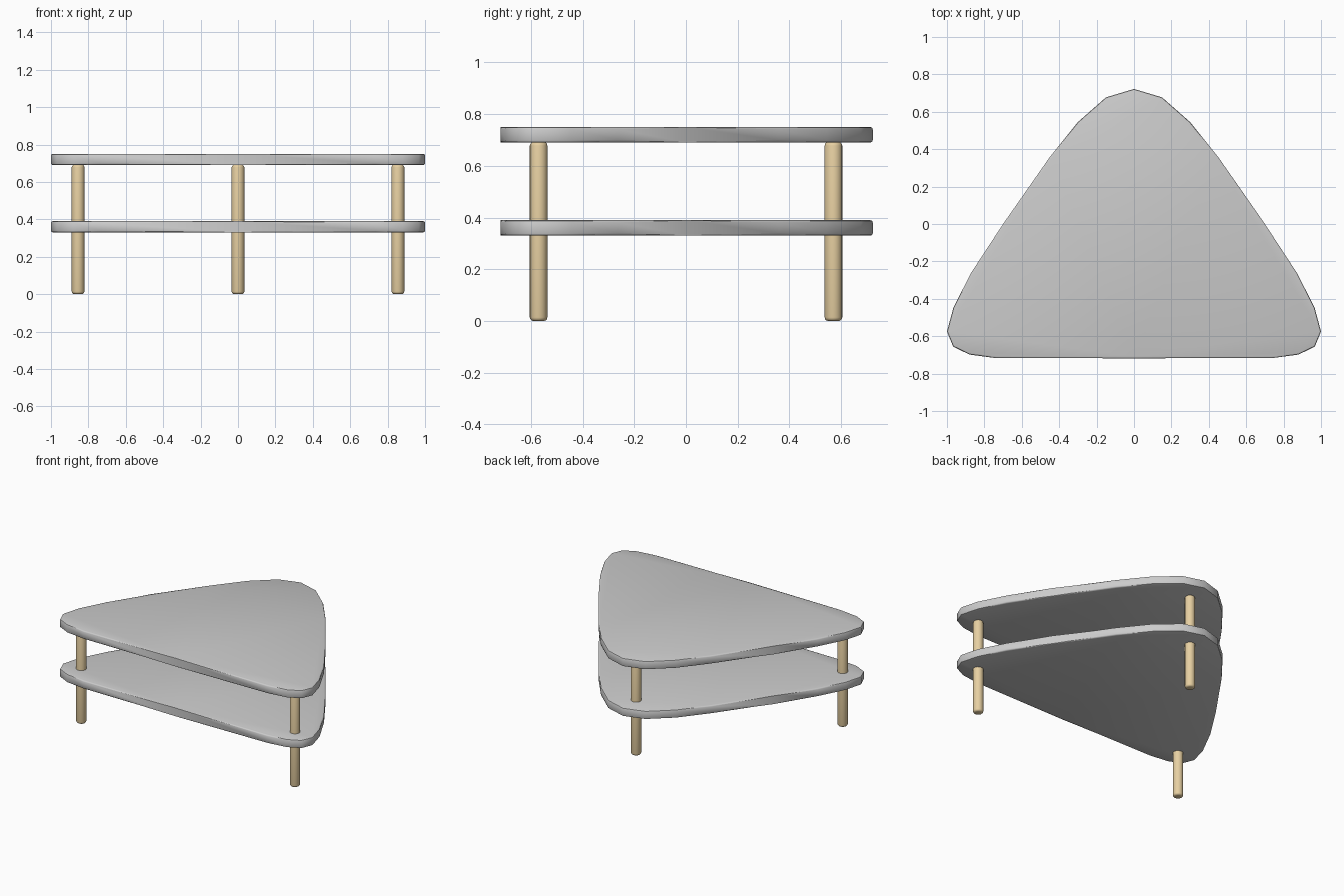
import bpy, bmesh, math

if "Cube" in bpy.data.objects:
    bpy.data.objects.remove(bpy.data.objects["Cube"])

wood = bpy.data.materials.new("wood")
wood.diffuse_color = (0.8, 0.63, 0.36, 1)
wood.use_nodes = True
wood.node_tree.nodes["Principled BSDF"].inputs["Base Color"].default_value = wood.diffuse_color

# Right half of the rounded triangle outline, apex to front edge
HALF = [(0.15, 0.677), (0.30, 0.545), (0.45, 0.358), (0.70, 0.0), (0.87, -0.26),
        (0.965, -0.445), (1.0, -0.575), (0.967, -0.655), (0.88, -0.698), (0.737, -0.717)]
OUTLINE = [(0, 0.722)] + HALF + [(0, -0.718)] + [(-x, y) for x, y in reversed(HALF)]


def finish(name, bm, edges, bevel, segments, angle, material=None):
    bmesh.ops.bevel(bm, geom=edges, offset=bevel, segments=segments,
                    profile=0.5, affect='EDGES')
    bmesh.ops.recalc_face_normals(bm, faces=bm.faces[:])
    mesh = bpy.data.meshes.new(name)
    bm.to_mesh(mesh)
    bm.free()
    obj = bpy.data.objects.new(name, mesh)
    bpy.context.collection.objects.link(obj)
    if material:
        mesh.materials.append(material)
    bpy.ops.object.select_all(action='DESELECT')
    obj.select_set(True)
    bpy.context.view_layer.objects.active = obj
    bpy.ops.object.shade_smooth_by_angle(angle=math.radians(angle))
    return obj


def rim_edges(bm):
    # Edges that run around the flat top and bottom
    return [e for e in bm.edges if abs(e.verts[0].co.z - e.verts[1].co.z) < 1e-5]


def slab(name, bottom, top):
    bm = bmesh.new()
    face = bm.faces.new([bm.verts.new((x, y, bottom)) for x, y in OUTLINE])
    res = bmesh.ops.extrude_face_region(bm, geom=[face], use_keep_orig=True)
    for v in res["geom"]:
        if isinstance(v, bmesh.types.BMVert):
            v.co.z = top
    finish(name, bm, rim_edges(bm), 0.009, 2, 40)


def leg(name, x, y, height=0.692, radius=0.034):
    bm = bmesh.new()
    bmesh.ops.create_cone(bm, cap_ends=True, segments=24, radius1=radius,
                          radius2=radius, depth=height)
    bmesh.ops.translate(bm, verts=bm.verts[:], vec=(x, y, height / 2))
    finish(name, bm, rim_edges(bm), 0.014, 3, 40, wood)


# Table top and lower shelf
slab("table_top", 0.69, 0.75)
slab("lower_shelf", 0.33, 0.39)

# Three legs passing through the shelf
leg("front_left_leg", -0.855, -0.57)
leg("front_right_leg", 0.855, -0.57)
leg("back_leg", 0, 0.57)
